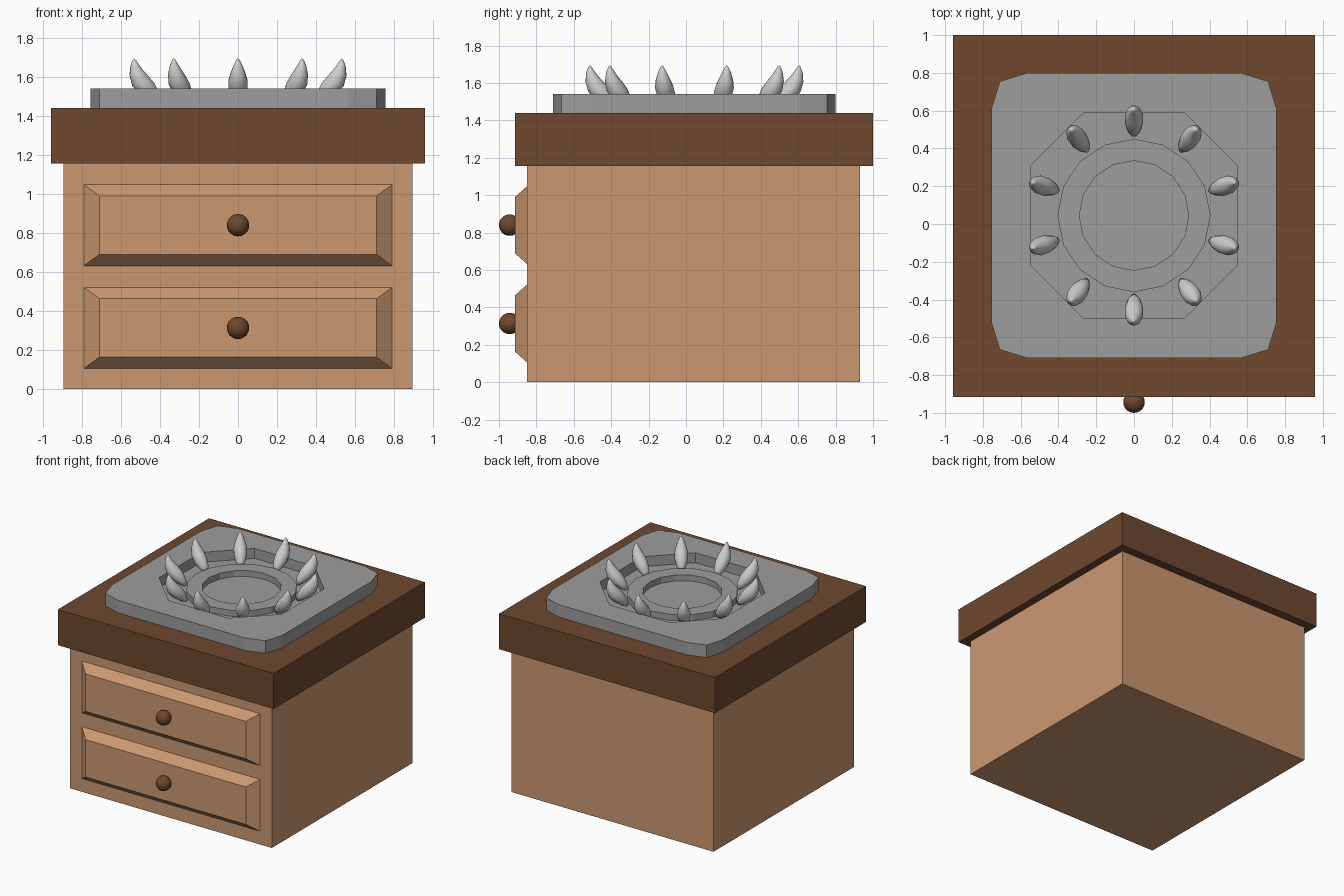
import bpy, bmesh, math
from mathutils import Vector

if "Cube" in bpy.data.objects:
    bpy.data.objects.remove(bpy.data.objects["Cube"])


def material(name, rgb):
    m = bpy.data.materials.new(name)
    m.diffuse_color = (*rgb, 1)
    m.use_nodes = True
    m.node_tree.nodes["Principled BSDF"].inputs["Base Color"].default_value = m.diffuse_color
    return m


TAN = material("tan wood", (0.60, 0.314, 0.162))
BROWN = material("dark brown wood", (0.156, 0.066, 0.027))
GRAY = material("gray metal", (0.34, 0.34, 0.34))
SILVER = material("light silver", (0.62, 0.62, 0.62))
CY = 0.045  # centre of the top fitting in y


def finish(name, bm, mat, smooth=False):
    bmesh.ops.recalc_face_normals(bm, faces=bm.faces)
    me = bpy.data.meshes.new(name)
    bm.to_mesh(me)
    bm.free()
    me.materials.append(mat)
    for p in me.polygons:
        p.use_smooth = smooth
    ob = bpy.data.objects.new(name, me)
    bpy.context.collection.objects.link(ob)
    return ob


def box(name, lo, hi, mat):
    bm = bmesh.new()
    bmesh.ops.create_cube(bm, size=1)
    for v in bm.verts:
        v.co = Vector([(l + h) / 2 + c * (h - l) for l, h, c in zip(lo, hi, v.co)])
    return finish(name, bm, mat)


def ring(bm, pts, z):
    return [bm.verts.new((x, y + CY, z)) for x, y in pts]


def circle(r, n):
    return [(r * math.cos(2 * math.pi * i / n), r * math.sin(2 * math.pi * i / n)) for i in range(n)]


def bridge(bm, a, b):
    n = len(a)
    for i in range(n):
        bm.faces.new((a[i], a[(i + 1) % n], b[(i + 1) % n], b[i]))


def four_way(quarter):
    # repeat a quarter outline around the centre
    out = []
    for k in range(4):
        for x, y in quarter:
            for _ in range(k):
                x, y = -y, x
            out.append((x, y))
    return out


# cabinet and worktop
box("cabinet_body", (-0.895, -0.85, 0), (0.895, 0.93, 1.16), TAN)
box("worktop_slab", (-0.957, -0.915, 1.155), (0.957, 1.0, 1.44), BROWN)

# bevelled drawers with round knobs
for label, z in (("lower", 0.314), ("upper", 0.84)):
    bm = bmesh.new()
    corners = ((-1, -1), (1, -1), (1, 1), (-1, 1))
    back = [bm.verts.new((sx * 0.79, -0.85, z + sz * 0.208)) for sx, sz in corners]
    front = [bm.verts.new((sx * 0.71, -0.915, z + sz * 0.15)) for sx, sz in corners]
    bridge(bm, back, front)
    bm.faces.new(front)
    bm.faces.new(back)
    finish(label + "_drawer", bm, TAN)

    bm = bmesh.new()
    bmesh.ops.create_uvsphere(bm, u_segments=24, v_segments=16, radius=0.057)
    for v in bm.verts:
        v.co += Vector((0, -0.943, z))
    finish(label + "_knob", bm, BROWN, True)

# metal plate with an octagonal recess
outer = four_way([(0.755, 0.565), (0.71, 0.71), (0.565, 0.755)])
octagon = four_way([(0.545, 0.265), (0.265, 0.545)])
FLOOR, RING_TOP, TOP = 1.46, 1.508, 1.54
bm = bmesh.new()
low, high = ring(bm, outer, 1.44), ring(bm, outer, TOP)
rim, floor = ring(bm, octagon, TOP), ring(bm, octagon, FLOOR)
bridge(bm, low, high)
bridge(bm, rim, floor)
bm.faces.new(floor)
bm.faces.new(low)
edges = []
for loop in (high, rim):
    for i in range(len(loop)):
        edges.append(bm.edges.get((loop[i], loop[(i + 1) % len(loop)])))
bmesh.ops.triangle_fill(bm, edges=edges, use_beauty=True, use_dissolve=False)
finish("metal_plate", bm, GRAY)

# raised inner ring
bm = bmesh.new()
loops = [ring(bm, circle(r, 16), z) for r, z in
         ((0.405, FLOOR - 0.005), (0.405, RING_TOP), (0.29, RING_TOP), (0.29, FLOOR - 0.005))]
for i in range(4):
    bridge(bm, loops[i], loops[(i + 1) % 4])
finish("inner_ring", bm, GRAY)

# ten curved prongs: (distance from centre, height, thickness)
PATH = [(0.425, 1.465, 0.012), (0.45, 1.497, 0.034), (0.492, 1.54, 0.049), (0.527, 1.58, 0.049),
        (0.547, 1.62, 0.038), (0.557, 1.66, 0.022), (0.559, 1.685, 0.009)]
N = 14
for k in range(10):
    a = math.pi / 2 + k * math.pi / 5
    out = Vector((math.cos(a), math.sin(a), 0))
    side = Vector((-math.sin(a), math.cos(a), 0))
    bm = bmesh.new()
    rings = []
    for i, (r, z, t) in enumerate(PATH):
        p, q = PATH[max(i - 1, 0)], PATH[min(i + 1, len(PATH) - 1)]
        d = Vector((q[0] - p[0], q[1] - p[1])).normalized()
        across = out * d.y - Vector((0, 0, d.x))
        c = out * r + Vector((0, CY, z))
        rings.append([bm.verts.new(c + t * (math.cos(2 * math.pi * j / N) * across
                                            + math.sin(2 * math.pi * j / N) * side)) for j in range(N)])
    for r0, r1 in zip(rings, rings[1:]):
        bridge(bm, r0, r1)
    bm.faces.new(rings[0])
    tip = bm.verts.new(out * 0.559 + Vector((0, CY, 1.695)))
    for j in range(N):
        bm.faces.new((rings[-1][j], rings[-1][(j + 1) % N], tip))
    finish("prong_%d" % (k + 1), bm, SILVER, True)
